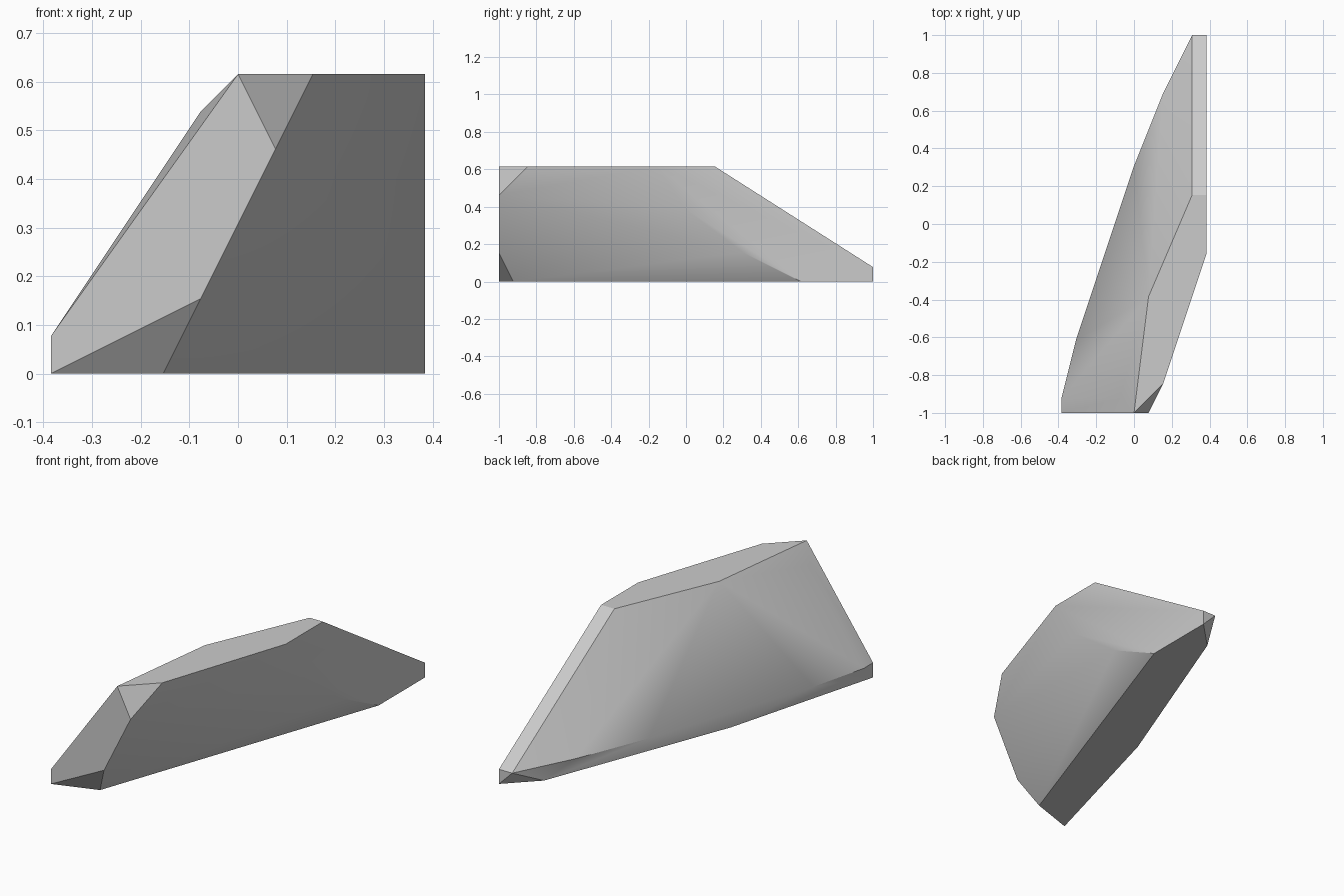
import bpy
import bmesh
import math

# Remove the default object
default_cube = bpy.data.objects.get("Cube")
if default_cube:
    bpy.data.objects.remove(default_cube, do_unlink=True)

UNIT = 1 / 13  # the stone is laid out on a coarse lattice

# Corners of the stone, grouped by height in lattice units
levels = {
    # flat base
    0: [(-5, -13), (-2, -12), (5, 8), (5, 13), (3, 11), (-2, -2)],
    # lower rim: long left flank and blunt back tip
    1: [(-5, -13), (-5, -12), (-4, -8), (0, 4), (2, 9), (4, 13), (5, 13)],
    # bulge of the right flank and chipped front corners
    2: [(-1, -13), (5, 4)],
    5: [(5, 0)],
    6: [(1, -13)],
    7: [(-1, -12)],
    # flat crown
    8: [(0, -13), (1, -5), (4, 2), (5, 2), (5, -2), (2, -11)],
}


def make_material(name, colour):
    mat = bpy.data.materials.new(name)
    mat.use_nodes = True
    mat.diffuse_color = colour
    mat.node_tree.nodes["Principled BSDF"].inputs["Base Color"].default_value = colour
    return mat


def make_hull(name, levels, material):
    """Wrap a convex skin round the corners and merge the coplanar faces."""
    bm = bmesh.new()
    for height, ring in levels.items():
        for x, y in ring:
            bm.verts.new((x * UNIT, y * UNIT, height * UNIT))
    bmesh.ops.convex_hull(bm, input=bm.verts[:])
    loose = [v for v in bm.verts if not v.link_faces]
    bmesh.ops.delete(bm, geom=loose, context='VERTS')
    bmesh.ops.dissolve_limit(bm, angle_limit=math.radians(0.5),
                             verts=bm.verts[:], edges=bm.edges[:])
    bmesh.ops.recalc_face_normals(bm, faces=bm.faces[:])
    mesh = bpy.data.meshes.new(name)
    bm.to_mesh(mesh)
    bm.free()
    mesh.materials.append(material)
    obj = bpy.data.objects.new(name, mesh)
    bpy.context.collection.objects.link(obj)
    return obj


# Stone body
stone_grey = make_material("stone grey", (0.6, 0.6, 0.6, 1))
stone = make_hull("stone", levels, stone_grey)

# Soft flanks with crisp edges
bpy.ops.object.select_all(action='DESELECT')
stone.select_set(True)
bpy.context.view_layer.objects.active = stone
bpy.ops.object.shade_smooth_by_angle(angle=math.radians(30))
